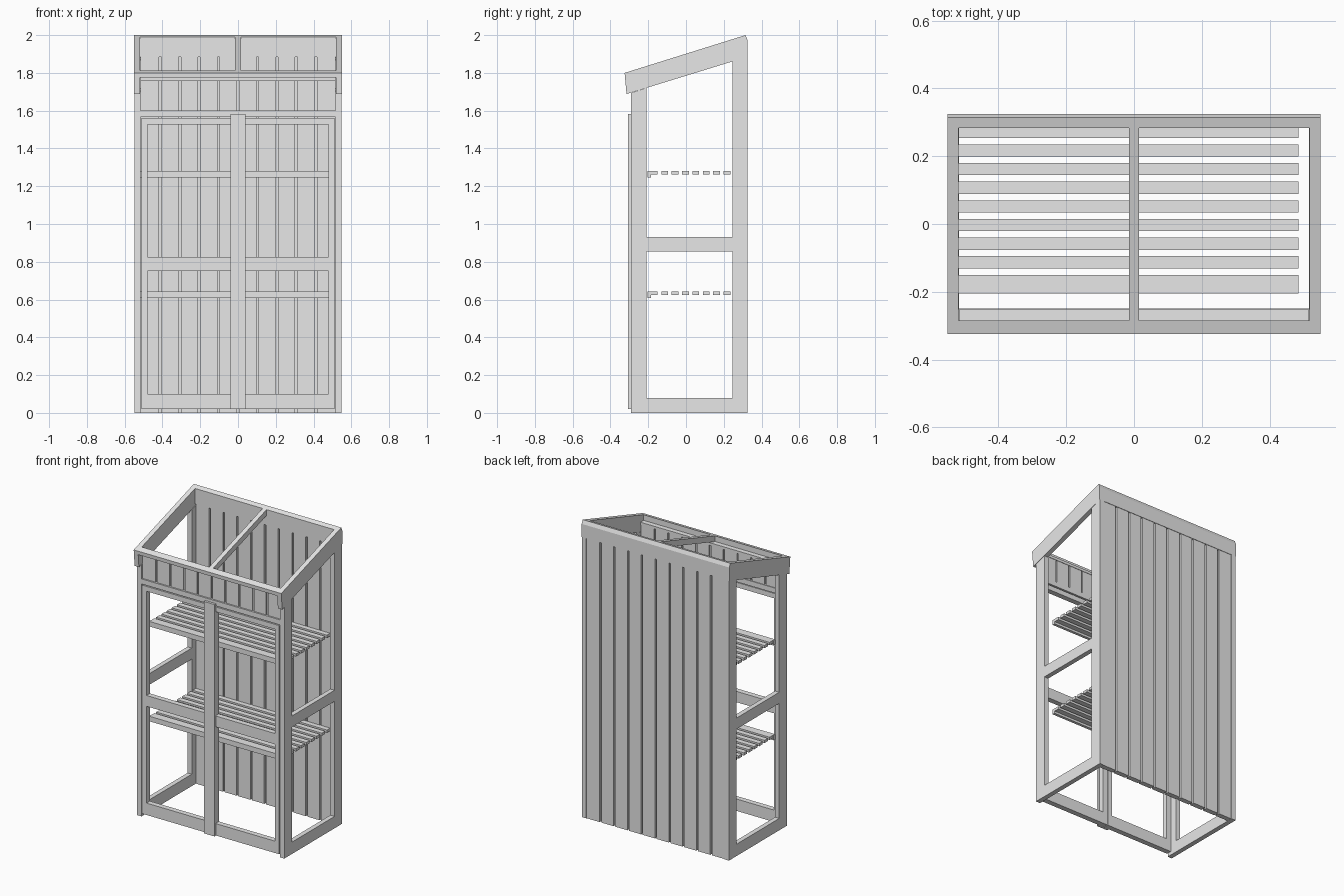
import bpy
import bmesh

if "Cube" in bpy.data.objects:
    bpy.data.objects.remove(bpy.data.objects["Cube"], do_unlink=True)

GREY = (0.8, 0.8, 0.8, 1.0)
mat = bpy.data.materials.new("plain_grey")
mat.use_nodes = True
mat.diffuse_color = GREY
for node in mat.node_tree.nodes:
    if node.type == "BSDF_PRINCIPLED":
        node.inputs["Base Color"].default_value = GREY


def add_prism(bm, profile, x0, x1):
    """Extrude a (y, z) profile along x."""
    a = [bm.verts.new((x0, y, z)) for y, z in profile]
    b = [bm.verts.new((x1, y, z)) for y, z in profile]
    bm.faces.new(a)
    bm.faces.new(b[::-1])
    for i in range(len(a)):
        j = (i + 1) % len(a)
        bm.faces.new((a[i], b[i], b[j], a[j]))


def build(name, prisms):
    bm = bmesh.new()
    for profile, x0, x1 in prisms:
        add_prism(bm, profile, x0, x1)
    bmesh.ops.recalc_face_normals(bm, faces=bm.faces)
    mesh = bpy.data.meshes.new(name)
    bm.to_mesh(mesh)
    bm.free()
    mesh.materials.append(mat)
    ob = bpy.data.objects.new(name, mesh)
    bpy.context.collection.objects.link(ob)
    return ob


def box(x0, x1, y0, y1, z0, z1):
    return ([(y0, z0), (y1, z0), (y1, z1), (y0, z1)], x0, x1)


def roof_z(y):
    """Height of the sloping roof plane."""
    return 1.80 + (y + 0.325) * 0.3125


def sloped(y0, y1, depth, x0, x1):
    """Bar that follows the roof slope along y."""
    return ([(y0, roof_z(y0) - depth), (y1, roof_z(y1) - depth),
             (y1, roof_z(y1)), (y0, roof_z(y0))], x0, x1)


def post(y0, y1, x0, x1):
    """Post with its top cut to the slope under the roof bar."""
    return ([(y0, 0), (y1, 0), (y1, roof_z(y1) - 0.116),
             (y0, roof_z(y0) - 0.116)], x0, x1)


def boarded(name, y0, y1, z0, z1, count=10, half=0.515, gap=0.012):
    """Vertical boards with deep grooves over a thin core."""
    step = 2 * half / count
    mid = (y0 + y1) / 2
    parts = [box(-half, half, mid - 0.003, mid + 0.003, z0, z1)]
    for i in range(count):
        x = -half + i * step
        left = x if i == 0 else x + gap / 2
        right = x + step if i == count - 1 else x + step - gap / 2
        parts.append(box(left, right, y0, y1, z0, z1))
    build(name, parts)


# Side frames and sloping roof sides
roof_side = [(-0.325, 1.80), (0.315, 2.0), (0.325, 1.975),
             (0.325, 1.885), (-0.315, 1.688)]
for side, s in (("right", -1), ("left", 1)):
    x0, x1 = sorted((s * 0.516, s * 0.548))
    build(side + "_front_post", [post(-0.29, -0.21, x0, x1)])
    build(side + "_back_post", [post(0.245, 0.325, x0, x1)])
    build(side + "_bottom_rail", [box(x0, x1, -0.21, 0.245, 0, 0.08)])
    build(side + "_middle_rail", [box(x0, x1, -0.21, 0.245, 0.855, 0.93)])
    build(side + "_roof_bar", [(roof_side, *sorted((s * 0.518, s * 0.55)))])

# Roof cross rails and centre bar
build("roof_back_rail", [([(0.283, 1.885), (0.325, 1.885), (0.325, 1.975),
                           (0.315, 2.0), (0.283, roof_z(0.283))], -0.518, 0.518)])
build("roof_front_rail", [([(-0.325, 1.80), (-0.323, 1.775), (-0.285, 1.775),
                            (-0.285, roof_z(-0.285))], -0.55, 0.55)])
build("roof_centre_bar", [sloped(-0.285, 0.283, 0.04, -0.015, 0.015)])

# Boarded back and boarded panel above the doors
boarded("back_boards", 0.288, 0.322, 0.0, 1.885)
boarded("front_top_boards", -0.28, -0.255, 1.60, 1.757)
build("front_top_rail", [box(-0.516, 0.516, -0.288, -0.252, 1.757, 1.775)])
build("door_lintel", [box(-0.516, 0.516, -0.29, -0.25, 1.566, 1.60)])

# Pair of door frames and the cover strip between them
for side, s in (("right", -1), ("left", 1)):
    def span(a, b):
        return sorted((s * a, s * b))
    door = [box(*span(0.478, 0.511), -0.291, -0.255, 0.02, 1.56),
            box(*span(0.002, 0.036), -0.291, -0.255, 0.02, 1.56)]
    for z0, z1 in ((0.02, 0.10), (0.752, 0.825), (1.527, 1.56)):
        door.append(box(*span(0.036, 0.478), -0.291, -0.255, z0, z1))
    build(side + "_door_frame", door)
build("door_cover_strip", [box(-0.04, 0.04, -0.307, -0.291, 0.02, 1.582)])

# Slatted shelves with a front lip
for label, top in (("lower", 0.642), ("upper", 1.281)):
    slats = [box(-0.518, 0.485, y - 0.018, y + 0.018, top - 0.019, top)
             for y in (-0.168 + 0.055 * i for i in range(9))]
    slats.append(box(-0.522, 0.485, -0.205, -0.186, top - 0.034, top))
    build(label + "_shelf", slats)
